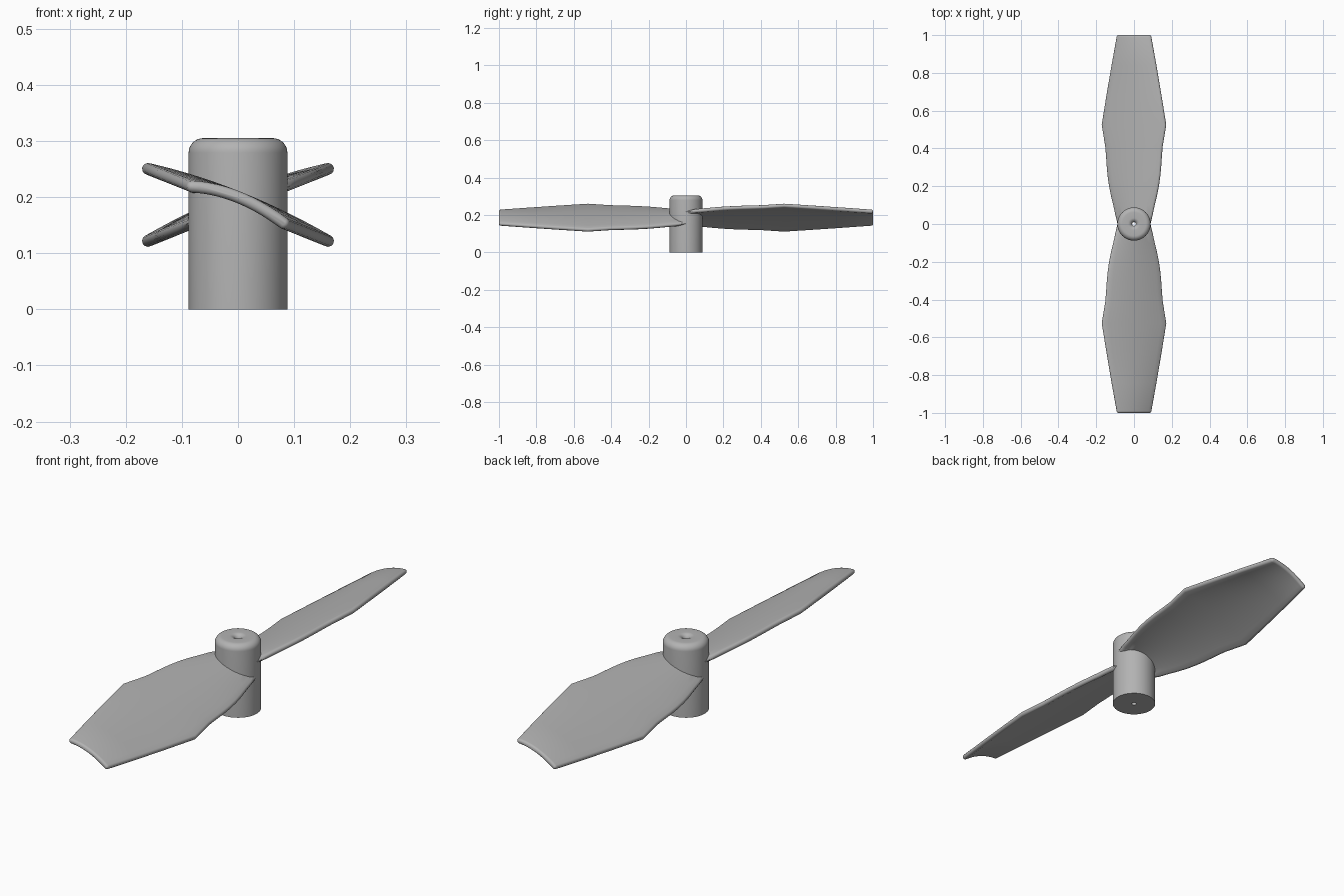
import bpy, bmesh, math
from mathutils import Vector

cube = bpy.data.objects.get("Cube")
if cube:
    bpy.data.objects.remove(cube, do_unlink=True)

grey = bpy.data.materials.new("light grey plastic")
grey.use_nodes = True
grey.diffuse_color = (0.45, 0.45, 0.45, 1)
grey.node_tree.nodes["Principled BSDF"].inputs["Base Color"].default_value = (0.45, 0.45, 0.45, 1)


def finish(bm, name, angle):
    bmesh.ops.recalc_face_normals(bm, faces=bm.faces)
    mesh = bpy.data.meshes.new(name)
    bm.to_mesh(mesh)
    bm.free()
    mesh.materials.append(grey)
    obj = bpy.data.objects.new(name, mesh)
    bpy.context.collection.objects.link(obj)
    bpy.ops.object.select_all(action='DESELECT')
    obj.select_set(True)
    bpy.context.view_layer.objects.active = obj
    bpy.ops.object.shade_smooth_by_angle(angle=math.radians(angle))
    return obj


def arc(cx, cz, r, start, end, n=8):
    angles = [math.radians(start + (end - start) * i / n) for i in range(n + 1)]
    return [(cx + r * math.cos(a), cz + r * math.sin(a)) for a in angles]


# Hub: lathed closed profile with rounded rim, countersunk top and through bore
HUB_R, HUB_H, BORE = 0.088, 0.305, 0.010
profile = [(BORE, 0), (HUB_R, 0)]
profile += arc(HUB_R - 0.026, HUB_H - 0.026, 0.026, 0, 90)
profile += arc(BORE + 0.022, HUB_H - 0.022, 0.022, 90, 180)
bm = bmesh.new()
SEG = 64
rings = []
for i in range(SEG):
    a = 2 * math.pi * i / SEG
    rings.append([bm.verts.new((r * math.cos(a), r * math.sin(a), z)) for r, z in profile])
for i in range(SEG):
    a, b = rings[i], rings[(i + 1) % SEG]
    for j in range(len(profile)):
        k = (j + 1) % len(profile)
        bm.faces.new((a[j], b[j], b[k], a[k]))
finish(bm, "hub", 40)

# Blade planform: distance from the axis and half width
PLAN = [(0, 0.088), (0.05, 0.099), (0.1, 0.110), (0.15, 0.122), (0.2, 0.132),
        (0.25, 0.139), (0.3, 0.144), (0.36, 0.148), (0.41, 0.152), (0.525, 0.171),
        (0.68, 0.146), (0.84, 0.119), (0.99, 0.092)]
PITCH, CAMBER, THICK, MID_Z = 0.40, 0.014, 0.0105, 0.186


def section(dist, half, r):
    """Closed loop of a pitched, cambered plate with round edges."""
    core = half - THICK
    n = 14

    def centre(t):
        return Vector((t * core, MID_Z - PITCH * t * core + CAMBER * (1 - t * t)))

    def normal(t):
        slope = -PITCH - 2 * CAMBER * t / core
        return Vector((-slope, 1)).normalized()

    ts = [-1 + 2 * i / n for i in range(n + 1)]
    pts = [centre(t) + normal(t) * r for t in ts]
    for side in (1, -1):
        up = normal(side) * side
        out = Vector((up.y, -up.x))
        for i in range(1, 6):
            a = math.pi * i / 6
            pts.append(centre(side) + (up * math.cos(a) + out * math.sin(a)) * r)
        if side == 1:
            pts += [centre(t) - normal(t) * r for t in reversed(ts)]
    # Keep the root clear of the bore
    return [(p.x, -max(dist, 0.07 * math.sqrt(max(0, 1 - (p.x / HUB_R) ** 2))), p.y)
            for p in pts]


def blade(name, sign):
    bm = bmesh.new()
    loops = [section(d, w, THICK) for d, w in PLAN]
    # Rounded tip
    for deg in (25, 50, 75):
        a = math.radians(deg)
        loops.append(section(0.99 + 0.01 * math.sin(a) / math.sin(math.radians(75)),
                             PLAN[-1][1], THICK * math.cos(a)))
    loops = [[bm.verts.new((x * sign, y * sign, z)) for x, y, z in l] for l in loops]
    for a, b in zip(loops, loops[1:]):
        for i in range(len(a)):
            j = (i + 1) % len(a)
            bm.faces.new((a[i], a[j], b[j], b[i]))
    bm.faces.new(loops[0])
    bm.faces.new(loops[-1])
    finish(bm, name, 45)


blade("front_blade", 1)
blade("back_blade", -1)
